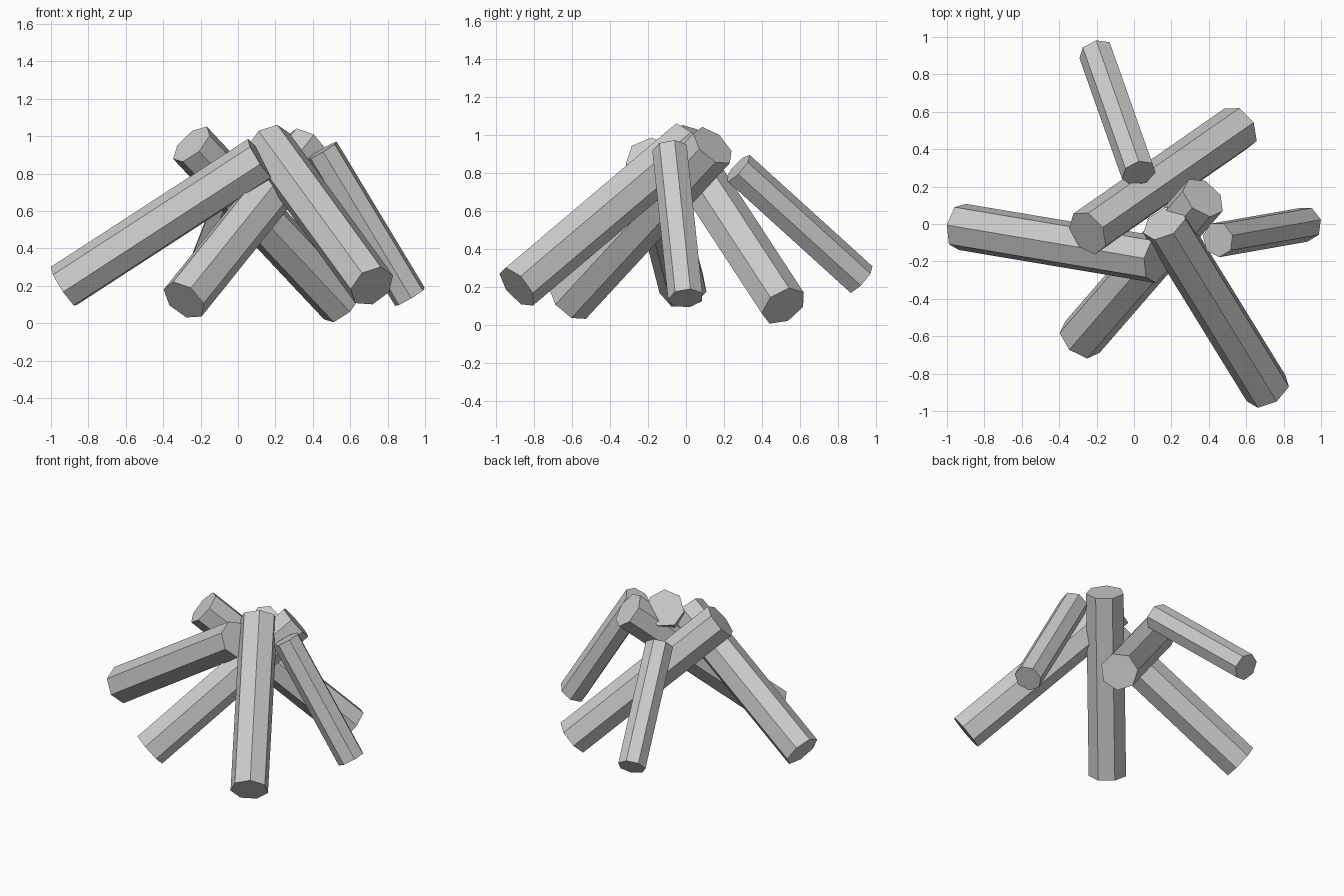
import bpy
import math
from mathutils import Vector

if "Cube" in bpy.data.objects:
    bpy.data.objects.remove(bpy.data.objects["Cube"])

SIDES = 7


def make_log(name, low, high, radius, corner):
    """Seven-sided log from low to high; one corner edge lies towards 'corner'."""
    low, high = Vector(low), Vector(high)
    axis = (high - low).normalized()
    u = Vector(corner)
    u = (u - axis * u.dot(axis)).normalized()
    v = axis.cross(u)
    ring = [(u * math.cos(a) + v * math.sin(a)) * radius
            for a in (i * math.tau / SIDES for i in range(SIDES))]
    verts = [low + r for r in ring] + [high + r for r in ring]
    faces = [(i, (i + 1) % SIDES, (i + 1) % SIDES + SIDES, i + SIDES)
             for i in range(SIDES)]
    faces += [tuple(reversed(range(SIDES))), tuple(range(SIDES, 2 * SIDES))]
    mesh = bpy.data.meshes.new(name)
    mesh.from_pydata(verts, [], faces)
    obj = bpy.data.objects.new(name, mesh)
    bpy.context.collection.objects.link(obj)
    return obj


THICK, THIN = 0.128, 0.095

# Thick logs leaning together
make_log("left_log", (-0.932, -0.014, 0.193), (0.122, -0.191, 0.877), THICK, (0.034, 0.121, -0.021))
make_log("front_right_log", (0.716, -0.89, 0.197), (0.163, 0.008, 0.957), THICK, (-0.118, -0.059, -0.016))
make_log("front_left_log", (-0.288, -0.616, 0.122), (0.37, 0.142, 0.942), THICK, (-0.112, 0.034, 0.059))
make_log("back_right_log", (0.559, 0.514, 0.098), (-0.248, -0.047, 0.956), THICK, (0.082, 0.029, 0.096))

# Thin short logs
make_log("right_thin_log", (0.921, 0.0, 0.139), (0.449, -0.083, 0.922), THIN, (-0.08, 0.019, -0.046))
make_log("back_thin_log", (-0.202, 0.918, 0.237), (0.026, 0.272, 0.823), THIN, (0.0, 0.061, 0.068))
